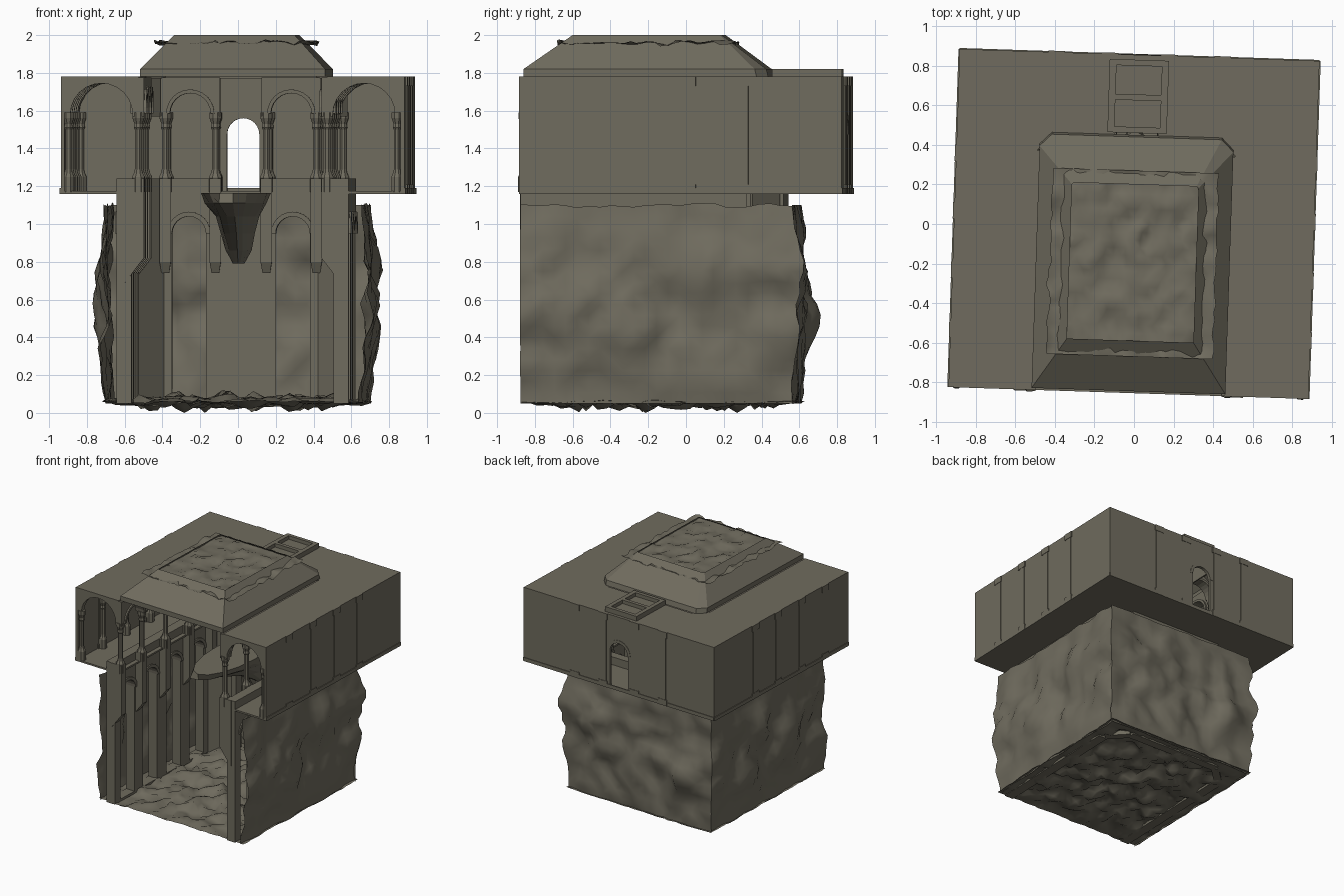
import bpy, bmesh, math
from mathutils import Matrix, Vector, noise

if "Cube" in bpy.data.objects:
    bpy.data.objects.remove(bpy.data.objects["Cube"])

STONE = bpy.data.materials.new("olive grey stone")
STONE.diffuse_color = (0.16, 0.148, 0.112, 1)
STONE.use_nodes = True
STONE.node_tree.nodes["Principled BSDF"].inputs["Base Color"].default_value = STONE.diffuse_color
TURN = Matrix.Rotation(math.radians(-1.9), 4, 'Z')   # whole building sits slightly turned

def add(name, mesh, smooth=False):
    mesh.materials.clear()
    mesh.materials.append(STONE)
    for p in mesh.polygons:
        p.material_index, p.use_smooth = 0, smooth
    mesh.transform(TURN)
    ob = bpy.data.objects.new(name, mesh)
    bpy.context.collection.objects.link(ob)

def from_bm(name, bm, smooth=False):
    bmesh.ops.recalc_face_normals(bm, faces=bm.faces)
    me = bpy.data.meshes.new(name)
    bm.to_mesh(me)
    bm.free()
    add(name, me, smooth)

def loft(name, rings, cap0=True, cap1=True):
    bm = bmesh.new()
    vs = [[bm.verts.new(p) for p in r] for r in rings]
    n = len(rings[0])
    for a, b in zip(vs, vs[1:]):
        for i in range(n):
            bm.faces.new((a[i], a[(i + 1) % n], b[(i + 1) % n], b[i]))
    if cap0:
        bm.faces.new(vs[0])
    if cap1:
        bm.faces.new(vs[-1])
    from_bm(name, bm)

def rect(x0, x1, y0, y1, z):
    return [(x0, y0, z), (x1, y0, z), (x1, y1, z), (x0, y1, z)]

def box(name, x0, x1, y0, y1, z0, z1):
    loft(name, [rect(x0, x1, y0, y1, z0), rect(x0, x1, y0, y1, z1)])

# placement of flat profiles (u, v): wall across x, wall along y, or level
def on_y(c): return Matrix(((1, 0, 0, 0), (0, 0, -1, c), (0, 1, 0, 0), (0, 0, 0, 1)))
def on_x(c): return Matrix(((0, 0, 1, c), (1, 0, 0, 0), (0, 1, 0, 0), (0, 0, 0, 1)))
def on_z(c): return Matrix.Translation((0, 0, c))

def panel(name, loops, thick, mat):
    """Flat plate from an outline and holes."""
    cu = bpy.data.curves.new(name, 'CURVE')
    cu.dimensions, cu.fill_mode, cu.extrude = '2D', 'BOTH', thick / 2
    for lp in loops:
        s = cu.splines.new('POLY')
        s.points.add(len(lp) - 1)
        for p, (u, v) in zip(s.points, lp):
            p.co = (u, v, 0, 1)
        s.use_cyclic_u = True
    tmp = bpy.data.objects.new("helper", cu)
    bpy.context.collection.objects.link(tmp)
    bpy.context.view_layer.update()
    me = bpy.data.meshes.new_from_object(tmp.evaluated_get(bpy.context.evaluated_depsgraph_get()))
    bpy.data.objects.remove(tmp)
    me.transform(mat)
    add(name, me)

def arc(c, r, z, n=12):
    return [(c + r * math.cos(math.pi * i / n), z + r * math.sin(math.pi * i / n)) for i in range(n + 1)]

def opening(c, r, z0, spring):
    return [(c - r, z0), (c + r, z0)] + arc(c, r, spring)

def arch_band(name, c, r, w, spring, thick, mat):
    panel(name, [arc(c, r + w, spring) + arc(c, r, spring)[::-1]], thick, mat)

def column(name, x, y, r=0.02):
    prof = [(1.8, 1.17), (1.8, 1.25), (1.25, 1.27), (1, 1.29), (1, 1.5),
            (1.3, 1.51), (1.1, 1.53), (1.7, 1.56), (1.7, 1.59)]
    loft(name, [[(x + r * k * math.cos((i + .5) * math.pi / 4), y + r * k * math.sin((i + .5) * math.pi / 4), z)
                 for i in range(8)] for k, z in prof])

def arcade(name, cols, mat, gap=0.025):
    lp = [(cols[0] - gap, 1.57), (cols[0] - gap, 1.775), (cols[-1] + gap, 1.775), (cols[-1] + gap, 1.57)]
    for a, b in list(zip(cols, cols[1:]))[::-1]:
        lp += arc((a + b) / 2, (b - a) / 2 - gap, 1.585)
        arch_band("arcade_arch_moulding", (a + b) / 2, (b - a) / 2 - gap, 0.02, 1.585, 0.085, mat)
    panel(name, [lp], 0.06, mat)

def sheet(name, nu, nv, fn, smooth=True):
    bm = bmesh.new()
    g = [[bm.verts.new(fn(i / nu, j / nv)) for j in range(nv + 1)] for i in range(nu + 1)]
    for i in range(nu):
        for j in range(nv):
            bm.faces.new((g[i][j], g[i + 1][j], g[i + 1][j + 1], g[i][j + 1]))
    bmesh.ops.triangulate(bm, faces=bm.faces)
    from_bm(name, bm, smooth)

def groin_vault(cx, cy, hx, hy):
    def fn(u, v):
        a, b = -math.cos(math.pi * u), -math.cos(math.pi * v)
        return (cx + hx * a, cy + hy * b, 1.58 + .17 * max(math.sqrt(max(0, 1 - a * a)), math.sqrt(max(0, 1 - b * b))))
    sheet("aisle_vault", 10, 10, fn, False)

SIDE = [-0.83, -0.56, -0.26, 0.04, 0.33]      # bay lines along the sides
MIDS = [(a + b) / 2 for a, b in zip(SIDE, SIDE[1:])]

# gallery floor and roof, open around the hall and to the front
U = [(-.91, -.855), (-.5, -.855), (-.5, .36), (-.4, .46), (.4, .46), (.5, .36),
     (.5, -.855), (.91, -.855), (.91, .855), (-.91, .855)]
panel("gallery_floor", [U], 0.014, on_z(1.167))
panel("gallery_roof", [U], 0.01, on_z(1.775))

# outer gallery walls
panel("gallery_back_wall", [[(-.91, 1.16), (.91, 1.16), (.91, 1.78), (-.91, 1.78)],
                            opening(0, .085, 1.172, 1.475)], 0.02, on_y(.845))
arch_band("door_moulding", 0, .085, .025, 1.475, 0.026, on_y(.845))
for x in (-.86, -.53, -.40, -.14, .14, .40, .53, .86):
    column("back_wall_column", x, .825, .018)
for x in (-.42, -.15, .15, .42):
    box("back_pilaster", x - .03, x + .03, .85, .859, 1.16, 1.78)
    for z in (1.16, 1.73):
        box("pilaster_block", x - .042, x + .042, .85, .862, z, z + .05)
box("back_plinth", -.91, .91, .85, .86, 1.16, 1.19)
for s in (-1, 1):
    box("gallery_side_wall", s * .91, s * .89, -.855, .855, 1.16, 1.78)
    box("side_plinth", s * .91, s * .916, -.855, .855, 1.16, 1.19)
    for y in SIDE[1:]:
        box("side_pilaster", s * .88, s * .914, y - .03, y + .03, 1.16, 1.78)
        for z in (1.16, 1.73):
            box("pilaster_block", s * .88, s * .917, y - .042, y + .042, z, z + .05)
    # aisle vaulting with a cross arch at every bay line
    for y in SIDE:
        column("side_wall_column", s * .87, y, .018)
        panel("cross_arch", [[(s * .5, 1.58), (s * .5, 1.775), (s * .89, 1.775), (s * .89, 1.58)] +
                             [(s * u, v) for u, v in arc(.695, .165, 1.58)]], .04, on_y(y))
    for m in MIDS:
        groin_vault(s * .695, m, .175, .13)
    groin_vault(s * .695, .60, .175, .22)
    groin_vault(s * .27, .655, .125, .17)

# arcade around the hall, standing on tapering corbels
for s in (-1, 1):
    arcade("side_arcade", SIDE, on_x(s * .5))
    arcade("back_arcade", sorted((s * .40, s * .135)), on_y(.47))
    for y in SIDE:
        column("arcade_column", s * .5, y)
        loft("side_corbel", [rect(s * .58, s * .57, y - .03, y + .03, .69),
                             rect(s * .58, s * .47, y - .03, y + .03, .82),
                             rect(s * .58, s * .47, y - .03, y + .03, 1.24)])
    for x in (.135, .40):
        column("arcade_column", s * x, .465)
        loft("back_corbel", [rect(s * x - .02, s * x + .02, .45, .48, .74),
                             rect(s * x - .03, s * x + .03, .42, .48, .80),
                             rect(s * x - .03, s * x + .03, .42, .48, 1.24)])
    # lower hall side walls with tall arched openings, and canted corners
    panel("hall_side_wall", [[(-.855, .05), (.34, .05), (.34, 1.24), (-.855, 1.24)]] +
          [opening(m, .09, .07, .95) for m in MIDS], .08, on_x(s * .575))
    for m in MIDS:
        arch_band("niche_moulding", m, .09, .025, .95, .10, on_x(s * .575))
    cant = Matrix.Translation((s * .49, .42, 0)) @ Matrix.Rotation(s * math.radians(-45), 4, 'Z') @ on_y(0)
    panel("canted_corner", [[(-.1, .05), (.1, .05), (.1, 1.24), (-.1, 1.24)]], .06, cant)
    panel("canted_corner_upper", [[(-.085, 1.57), (.085, 1.57), (.085, 1.775), (-.085, 1.775)]], .05, cant)
    arch_band("back_niche_moulding", s * .275, .09, .025, .95, .10, on_y(.495))

# lower hall back wall, notched for the balcony
panel("hall_back_wall", [[(-.42, .05), (.42, .05), (.42, 1.24), (.11, 1.24), (.11, 1.165),
                          (-.11, 1.165), (-.11, 1.24), (-.42, 1.24)],
                         opening(-.275, .09, .07, .95), opening(.275, .09, .07, .95)], .07, on_y(.495))

# raised passage roof behind the hall
box("passage_roof", -.14, .14, .46, .82, 1.78, 1.79)
for s in (-1, 1):
    box("passage_rail", s * .115, s * .15, .46, .83, 1.77, 1.82)
    box("passage_side", s * .14, s * .15, .46, .84, 1.60, 1.78)
for y in (.475, .64, .815):
    box("passage_crossbar", -.13, .13, y - .015, y + .015, 1.78, 1.82)

# sloping hall roof, open at the top
def roof_ring(a, y0, y1, c, z):
    return [(-a, y0, z), (a, y0, z), (a, y1 - c, z), (a - c, y1, z), (c - a, y1, z), (-a, y1 - c, z)]

loft("hall_roof", [roof_ring(.49, -.845, .45, .06, 1.78), roof_ring(.49, -.845, .44, .06, 1.82),
                   roof_ring(.32, -.59, .2, .01, 2.0)], False, False)

# rock surfaces: cliff faces, floor and roof patch
def rough(x, y, z, f):
    return noise.noise(Vector((x, y, z)) * f) + .7 * noise.noise(Vector((y + 7, z, x)) * f * 2.3)

def bulge(x, y, v):
    m = math.sin(math.pi * v)
    return .03 * m + (.02 + .055 * m) * rough(x, y, v, 3.6)

def rock_side(s):
    def fn(u, v):
        y = -.855 + u * 1.445
        d = bulge(s * .69, y, v)
        return (s * (.68 + d), y + d * max(0, u * 5 - 4), .05 + v * 1.05 + .02 * v * rough(s, y, 0, 5))
    return fn

def rock_back(u, v):
    x = -.68 + u * 1.36
    e = max(0, abs(u - .5) * 10 - 4)
    d = bulge(x, .59, v) * (1 - e) + e * bulge(math.copysign(.69, x), .59, v)
    return (x + math.copysign(d * e, x), .59 + d, .05 + v * 1.05)

def rock_floor(u, v):
    e = min(1, 6 * min(u, 1 - u, v, 1 - v))
    return (-.69 + u * 1.38, -.855 + v * 1.46, max(0, .06 + (.012 + .06 * e) * rough(u * 1.4, v * 1.5, 0, 7)))

for s in (-1, 1):
    sheet("rock_side", 24, 18, rock_side(s))
sheet("rock_back", 24, 18, rock_back)
sheet("rock_floor", 30, 30, rock_floor)
sheet("roof_rock", 24, 24, lambda u, v: (
    -.42 + u * .84 + .02 * rough(v, u, 3, 9), -.67 + v * .94, min(1.995, 1.96 + .025 * rough(u, v, 2, 9))))

# hanging rock balcony in front of the door
rings = []
for z, w, y0, y1 in ((1.165, .185, -.5, .47), (1.11, .165, -.46, .47), (1.04, .115, -.2, .47),
                     (.95, .09, .05, .47), (.86, .07, .2, .47), (.79, .03, .3, .46)):
    ring = []
    for i in range(16):
        c, t = math.cos(i * math.tau / 16), math.sin(i * math.tau / 16)
        k = 1 + (.18 * rough(c, t, z * 3, 1.8) if z < 1.16 else 0)
        ring.append((-.01 + w * k * c, min(.5, (y0 + y1) / 2 + (y1 - y0) / 2 * k * t), z))
    rings.append(ring)
loft("rock_balcony", rings)
